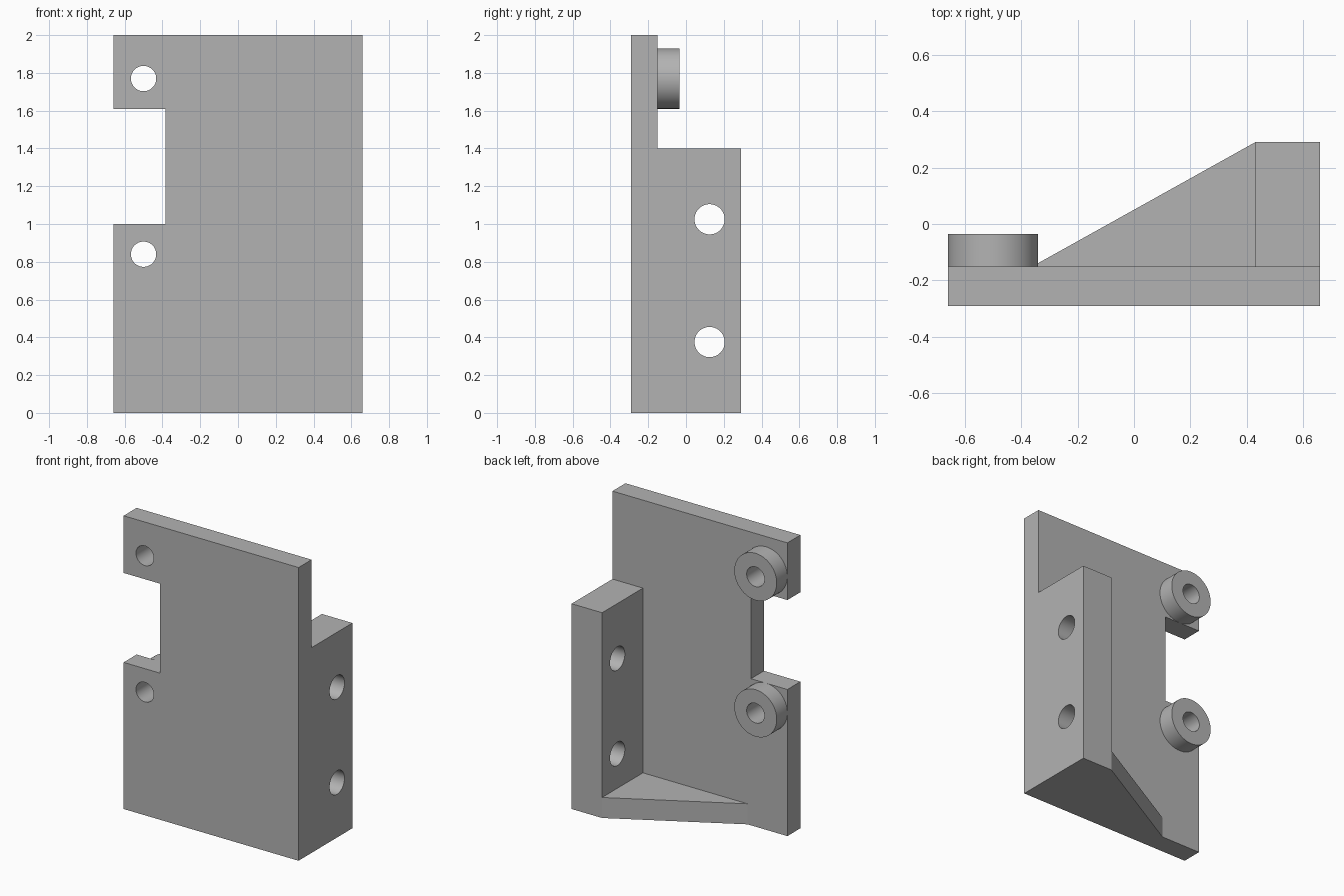
import bpy, bmesh, math
from mathutils import Matrix, Vector

cube = bpy.data.objects.get("Cube")
if cube:
    bpy.data.objects.remove(cube, do_unlink=True)

GREY = (0.45, 0.45, 0.45, 1.0)
metal = bpy.data.materials.new("plain grey")
metal.use_nodes = True
metal.diffuse_color = GREY
metal.node_tree.nodes["Principled BSDF"].inputs["Base Color"].default_value = GREY

# Main dimensions
HALF_X, FRONT, PLATE_BACK, BACK = 0.66, -0.29, -0.15, 0.29
FLANGE_X, FLANGE_TOP, WEB = 0.43, 1.4, 0.14
BOLT_X, BOLT_Z = -0.5, (0.84, 1.77)
SIDE_Y, SIDE_Z = 0.125, (0.375, 1.025)


def make_object(name, bm):
    bmesh.ops.recalc_face_normals(bm, faces=bm.faces)
    mesh = bpy.data.meshes.new(name)
    bm.to_mesh(mesh)
    bm.free()
    mesh.materials.append(metal)
    obj = bpy.data.objects.new(name, mesh)
    bpy.context.collection.objects.link(obj)
    return obj


def extrude(name, points, offset):
    """Extrude a closed 3D outline along an offset."""
    bm = bmesh.new()
    face = bm.faces.new([bm.verts.new(p) for p in points])
    result = bmesh.ops.extrude_face_region(bm, geom=[face], use_keep_orig=True)
    moved = [v for v in result["geom"] if isinstance(v, bmesh.types.BMVert)]
    bmesh.ops.translate(bm, verts=moved, vec=Vector(offset))
    return make_object(name, bm)


def cylinder(name, centre, radius, depth, axis):
    turn = Matrix.Rotation(math.pi / 2, 4, "X" if axis == "y" else "Y")
    bm = bmesh.new()
    bmesh.ops.create_cone(bm, cap_ends=True, segments=64, radius1=radius,
                          radius2=radius, depth=depth,
                          matrix=Matrix.Translation(centre) @ turn)
    return make_object(name, bm)


def drill(obj, centre, radius, axis):
    """Cut a round through hole and discard the cutter."""
    cutter = cylinder("hole_cutter", centre, radius, 1.0, axis)
    cutter.hide_render = True
    mod = obj.modifiers.new("hole", "BOOLEAN")
    mod.operation, mod.solver, mod.object = "DIFFERENCE", "EXACT", cutter
    bpy.context.view_layer.objects.active = obj
    bpy.ops.object.modifier_apply(modifier=mod.name)
    bpy.data.objects.remove(cutter, do_unlink=True)


# Face plate with the side notch
outline = [(-HALF_X, 0), (HALF_X, 0), (HALF_X, 2), (-HALF_X, 2),
           (-HALF_X, 1.61), (-0.385, 1.61), (-0.385, 1), (-HALF_X, 1)]
plate = extrude("face_plate", [(x, FRONT, z) for x, z in outline],
                (0, PLATE_BACK - FRONT, 0))

# Side flange with two cross holes
flange = extrude("side_flange",
                 [(FLANGE_X, PLATE_BACK, 0), (HALF_X, PLATE_BACK, 0),
                  (HALF_X, BACK, 0), (FLANGE_X, BACK, 0)], (0, 0, FLANGE_TOP))
for z in SIDE_Z:
    drill(flange, (0.55, SIDE_Y, z), 0.08, "x")

# Triangular bottom gusset
gusset = extrude("bottom_gusset",
                 [(-0.36, PLATE_BACK, 0), (FLANGE_X, PLATE_BACK, 0),
                  (FLANGE_X, BACK, 0)], (0, 0, WEB))

# Round bosses behind the plate, drilled together with it
parts = [plate, flange, gusset]
for name, z in zip(("lower_boss", "upper_boss"), BOLT_Z):
    boss = cylinder(name, (BOLT_X, -0.0925, z), 0.16, 0.115, "y")
    for part in (plate, boss):
        drill(part, (BOLT_X, -0.15, z), 0.067, "y")
    parts.append(boss)

# Smooth round walls, crisp edges elsewhere
bpy.ops.object.select_all(action="DESELECT")
for part in parts:
    part.select_set(True)
bpy.context.view_layer.objects.active = plate
bpy.ops.object.shade_smooth_by_angle(angle=math.radians(25))
